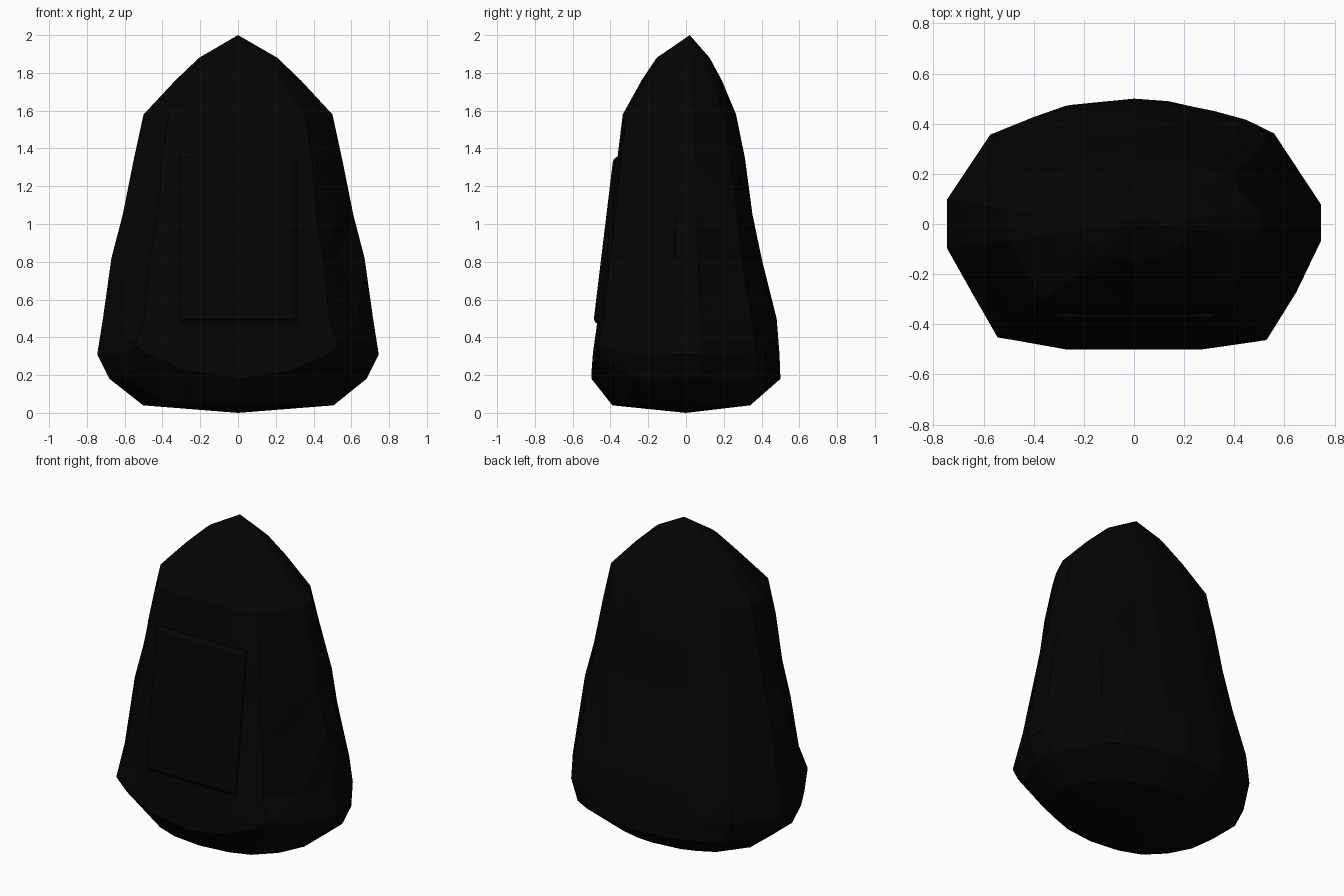
import bpy, bmesh, random, math

if "Cube" in bpy.data.objects:
    bpy.data.objects.remove(bpy.data.objects["Cube"])

random.seed(4)


def make_object(name, bm, mat):
    bmesh.ops.recalc_face_normals(bm, faces=bm.faces[:])
    me = bpy.data.meshes.new(name)
    bm.to_mesh(me)
    bm.free()
    me.materials.append(mat)
    ob = bpy.data.objects.new(name, me)
    bpy.context.collection.objects.link(ob)
    return ob


black = bpy.data.materials.new("black stone")
black.diffuse_color = (0.0013, 0.0013, 0.0013, 1)
black.use_nodes = True
black.node_tree.nodes["Principled BSDF"].inputs["Base Color"].default_value = black.diffuse_color

# stone: unit outline seen from above, scaled at each height
outline = [(1, .16), (1, -.14), (.87, -.55), (.71, -.94), (.4, -1), (0, -1),
           (-.4, -1), (-.73, -.92), (-.87, -.55), (-1, -.2), (-1, .2),
           (-.77, .72), (-.54, .86), (-.37, .95), (0, 1), (.2, .98),
           (.43, .91), (.6, .84), (.75, .73)]
# height, half width, front depth, back depth, roundness of section
levels = [(.04, .51, .39, .34, .8), (.18, .68, .5, .5, 0),
          (.31, .745, .492, .495, 0), (.5, .715, .467, .48, 0),
          (.82, .67, .427, .40, 0), (1.05, .61, .40, .352, 0),
          (1.35, .55, .363, .312, 0), (1.58, .5, .335, .265, .15),
          (1.76, .335, .235, .19, .5), (1.88, .21, .155, .125, .9)]

bm = bmesh.new()
rings = []
for i, (z, w, f, b, r) in enumerate(levels):
    ring = []
    for u, v in outline:
        if i == 7 and v > 0:
            r = 0
        k = 1 + r * (1 / math.hypot(u, v) - 1)
        x, y, h = u * w * k, v * k * (f if v < 0 else b), z
        # lower front rim rises toward its corners
        if v < -.9 and i in (1, 2):
            h += (.26 if i == 1 else .09) * u * u
        # front face narrows through the middle
        if i in (3, 4, 5) and v < -.9 and abs(u) > .6:
            x *= .95
        # hollow in the right front flank, bulge on the right back
        if i == 4 and u > .8 and v < -.5:
            x, y = x * .93, y * .93
        if i == 5 and u > .5 and v > .7:
            x, y = x * 1.04, y * 1.04
        # rough chips on the sides and back only
        elif v > -.6 and 2 < i < 7 and abs(u) < .95 and abs(v) < .95:
            k = 1 - random.uniform(-.01, .02)
            x, y, h = x * k, y * k, h + random.uniform(-.03, .03)
        ring.append(bm.verts.new((x, y, h)))
    rings.append(ring)

n = len(outline)
for a, b in zip(rings, rings[1:]):
    for j in range(n):
        bm.faces.new((a[j], a[(j + 1) % n], b[(j + 1) % n], b[j]))
# shallow pointed underside and peak
for ring, tip in ((rings[0], (0, 0, 0)), (rings[-1], (0, .02, 2))):
    t = bm.verts.new(tip)
    for j in range(n):
        bm.faces.new((ring[j], ring[(j + 1) % n], t))
bmesh.ops.triangulate(bm, faces=bm.faces[:])
make_object("stone", bm, black)

# raised front plaque with chamfered border, leaning with the stone
bm = bmesh.new()
loops = []
for inset, out in ((0, -.005), (0, .008), (.02, .022)):
    loop = []
    for x, z in ((-.315, .475), (.315, .475), (.315, 1.355), (-.315, 1.355)):
        x -= inset if x > 0 else -inset
        z += inset if z < 1 else -inset
        y = -.468 + (z - .48) * .1207 - out
        loop.append(bm.verts.new((x, y, z)))
    loops.append(loop)
for a, b in zip(loops, loops[1:]):
    for j in range(4):
        bm.faces.new((a[j], a[(j + 1) % 4], b[(j + 1) % 4], b[j]))
bm.faces.new(loops[-1])
bm.faces.new(loops[0][::-1])
make_object("front_plaque", bm, black)
